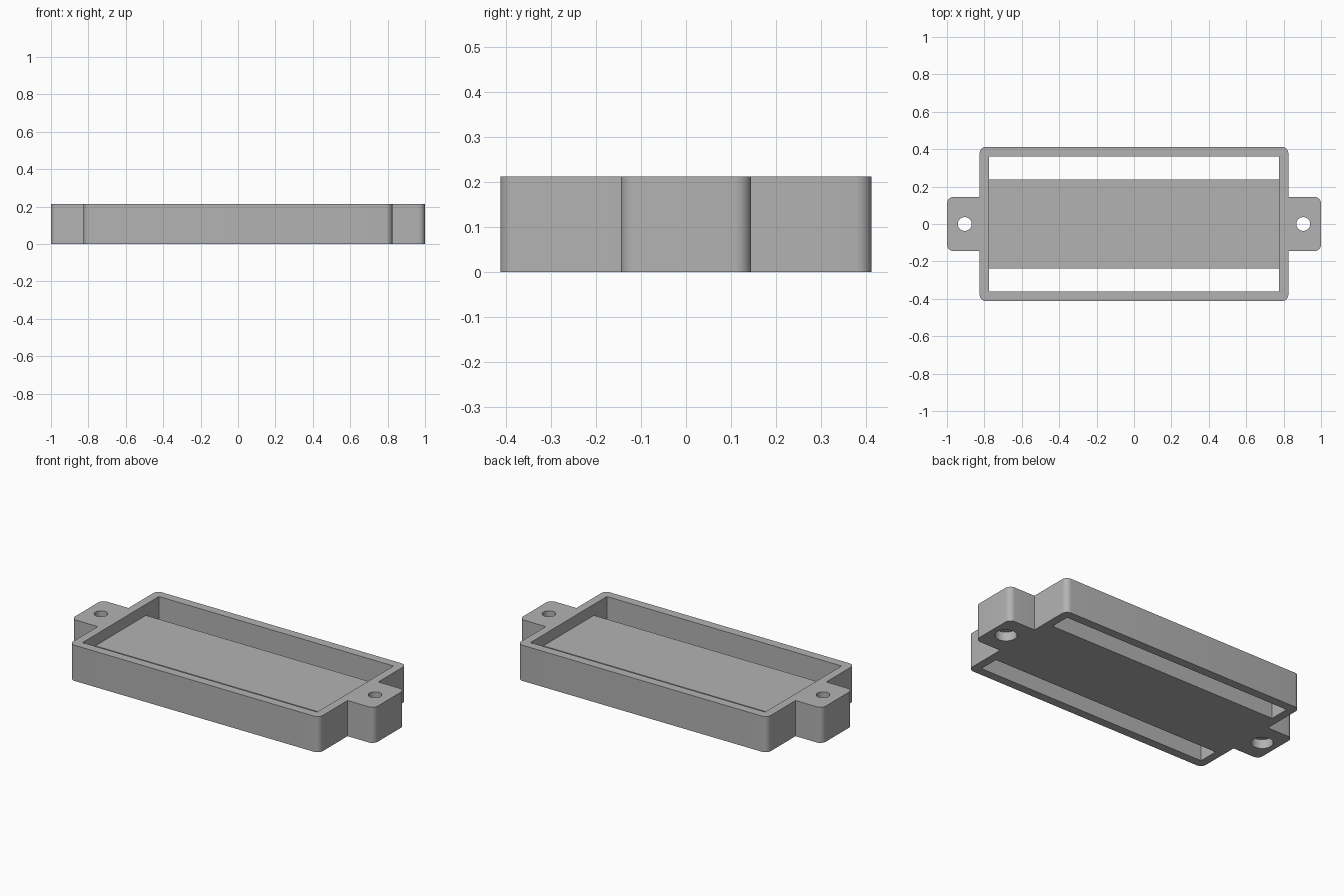
import bpy
import bmesh
import math

if "Cube" in bpy.data.objects:
    bpy.data.objects.remove(bpy.data.objects["Cube"], do_unlink=True)

HEIGHT = 0.213
FLOOR = 0.147
CORNER = 0.035

grey = bpy.data.materials.new("plain grey")
grey.use_nodes = True
colour = (0.45, 0.45, 0.45, 1)
grey.diffuse_color = colour
grey.node_tree.nodes["Principled BSDF"].inputs["Base Color"].default_value = colour


def prism(name, outline, z0, z1):
    """Extrude a counter-clockwise outline from z0 to z1."""
    bm = bmesh.new()
    base = bm.faces.new([bm.verts.new((x, y, z0)) for x, y in outline])
    top = bmesh.ops.extrude_face_region(bm, geom=[base])["geom"]
    verts = [v for v in top if isinstance(v, bmesh.types.BMVert)]
    bmesh.ops.translate(bm, verts=verts, vec=(0, 0, z1 - z0))
    bmesh.ops.recalc_face_normals(bm, faces=bm.faces)
    mesh = bpy.data.meshes.new(name)
    bm.to_mesh(mesh)
    bm.free()
    mesh.materials.append(grey)
    obj = bpy.data.objects.new(name, mesh)
    bpy.context.collection.objects.link(obj)
    return obj


def arc(cx, cy, r, start, end, steps):
    angles = [math.radians(start + (end - start) * i / steps) for i in range(steps + 1)]
    return [(cx + r * math.cos(a), cy + r * math.sin(a)) for a in angles]


def rect(x, y0, y1):
    return [(-x, y0), (x, y0), (x, y1), (-x, y1)]


def circle(cx, r):
    return arc(cx, 0, r, 0, 360, 48)[:-1]


def cut(target, cutter):
    mod = target.modifiers.new("cut", "BOOLEAN")
    mod.operation = "DIFFERENCE"
    mod.solver = "EXACT"
    mod.object = cutter
    bpy.context.view_layer.objects.active = target
    bpy.ops.object.modifier_apply(modifier=mod.name)
    bpy.data.objects.remove(cutter, do_unlink=True)


# Outline: rounded body with a rounded mounting ear on each end
quarter = [(0.825, 0.145)]
quarter = arc(1 - CORNER, 0.145 - CORNER, CORNER, 0, 90, 8) + quarter
quarter += arc(0.825 - CORNER, 0.413 - CORNER, CORNER, 0, 90, 8)
half = quarter + [(-x, y) for x, y in reversed(quarter)]
outline = half + [(-x, -y) for x, y in half]
frame = prism("mounting_frame", outline, 0, HEIGHT)

# Shallow tray recess above the floor
cut(frame, prism("recess_cutter", rect(0.775, -0.36, 0.36), FLOOR, 0.3))

# Long slots through the floor, and stepped screw holes through the ears
for side in (-1, 1):
    y0, y1 = sorted((side * 0.238, side * 0.36))
    cut(frame, prism("slot_cutter", rect(0.775, y0, y1), -0.1, 0.18))
    cut(frame, prism("screw_hole_cutter", circle(side * 0.905, 0.037), -0.1, 0.3))
    cut(frame, prism("screw_head_cutter", circle(side * 0.905, 0.06), -0.1, 0.055))

# Smooth rounded corners and holes, crisp edges elsewhere
frame.select_set(True)
bpy.context.view_layer.objects.active = frame
bpy.ops.object.shade_smooth_by_angle(angle=math.radians(30))
